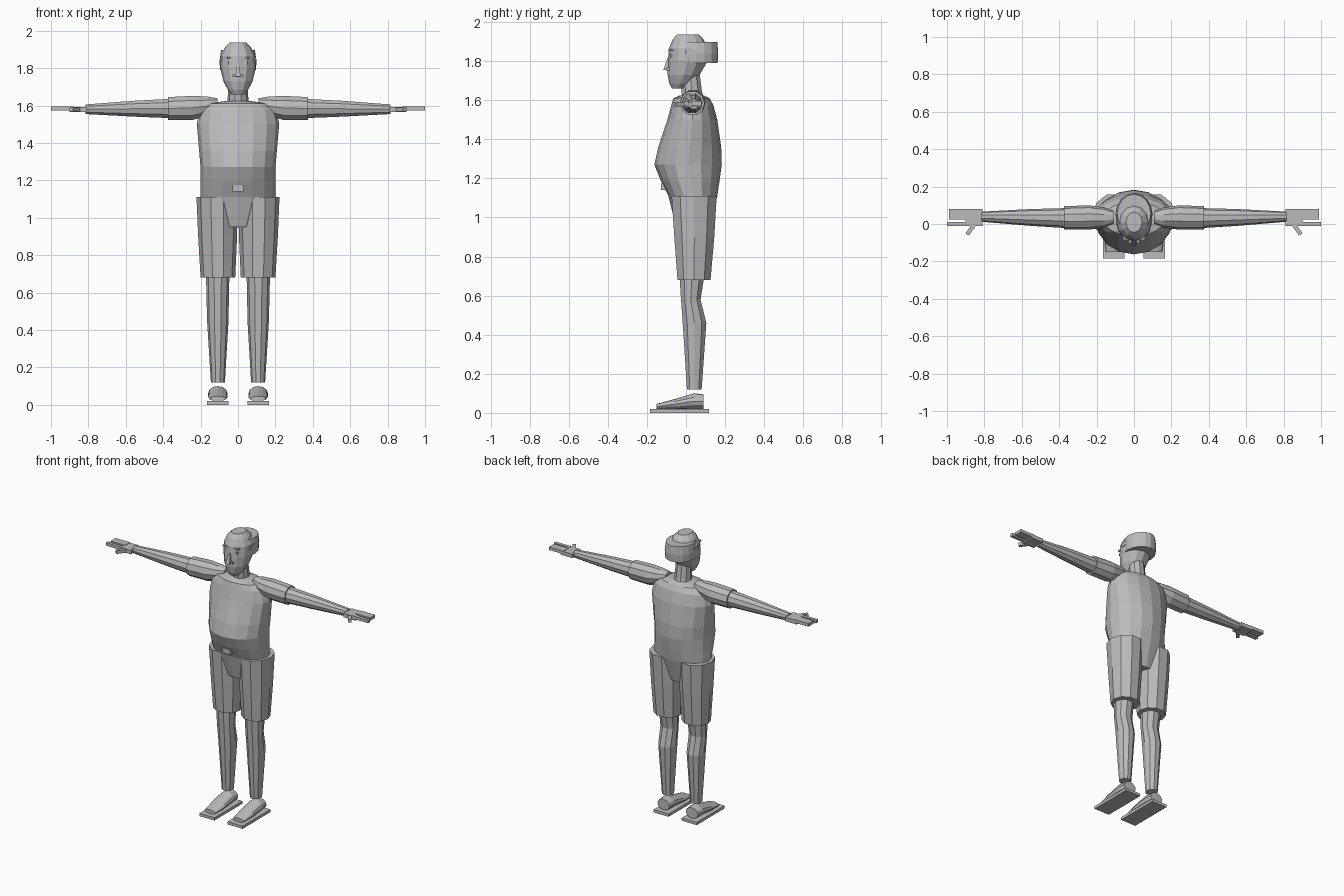
import bpy, bmesh, math
from mathutils import Vector, Matrix

cube = bpy.data.objects.get("Cube")
if cube:
    bpy.data.objects.remove(cube, do_unlink=True)

grey = bpy.data.materials.new("plain_grey")
grey.use_nodes = True
colour = (.5, .5, .5, 1)
grey.diffuse_color = colour
grey.node_tree.nodes["Principled BSDF"].inputs["Base Color"].default_value = colour


def finish(name, bm):
    """Turn a bmesh into a flat shaded grey object."""
    bmesh.ops.recalc_face_normals(bm, faces=bm.faces)
    mesh = bpy.data.meshes.new(name)
    bm.to_mesh(mesh)
    bm.free()
    mesh.materials.append(grey)
    obj = bpy.data.objects.new(name, mesh)
    bpy.context.collection.objects.link(obj)
    return obj


def loft(name, axis, sides, sections):
    """Skin elliptical sections: (position, low and high of first axis, low and high of second)."""
    bm = bmesh.new()
    rings = []
    for pos, a_low, a_high, b_low, b_high in sections:
        ring = []
        for i in range(sides):
            angle = math.tau * i / sides
            a = (a_low + a_high) / 2 + (a_high - a_low) / 2 * math.cos(angle)
            b = (b_low + b_high) / 2 + (b_high - b_low) / 2 * math.sin(angle)
            point = {"x": (pos, a, b), "y": (a, pos, b), "z": (a, b, pos)}[axis]
            ring.append(bm.verts.new(point))
        rings.append(ring)
    for low, high in zip(rings, rings[1:]):
        for i in range(sides):
            j = (i + 1) % sides
            bm.faces.new((low[i], low[j], high[j], high[i]))
    bm.faces.new(rings[0])
    bm.faces.new(rings[-1])
    return finish(name, bm)


def box(name, low, high, turn=0):
    """Box between two corners, optionally turned about its vertical axis."""
    low, high = Vector(low), Vector(high)
    bm = bmesh.new()
    bmesh.ops.create_cube(bm, size=1)
    bmesh.ops.scale(bm, vec=high - low, verts=bm.verts)
    bmesh.ops.rotate(bm, matrix=Matrix.Rotation(turn, 3, "Z"), verts=bm.verts)
    bmesh.ops.translate(bm, vec=(low + high) / 2, verts=bm.verts)
    return finish(name, bm)


def mirrored(obj):
    """Add the right hand copy of a left hand part."""
    bm = bmesh.new()
    bm.from_mesh(obj.data)
    bmesh.ops.scale(bm, vec=(-1, 1, 1), verts=bm.verts)
    finish("right_" + obj.name, bm)
    obj.name = "left_" + obj.name


# Torso with rounded belly, running down into the pelvis
loft("torso", "z", 16, [
    (.95, -.1, .1, -.05, .12),
    (1.11, -.2, .2, -.09, .16),
    (1.19, -.2, .2, -.13, .172),
    (1.27, -.2, .2, -.162, .183),
    (1.36, -.208, .208, -.142, .18),
    (1.5, -.22, .22, -.095, .16),
    (1.575, -.205, .205, -.075, .14),
    (1.61, -.165, .165, -.065, .12),
    (1.625, -.06, .06, -.03, .09),
])
box("belt_buckle", (-.03, -.128, 1.14), (.03, -.1, 1.175))

# Neck and head
loft("neck", "z", 10, [
    (1.58, -.06, .06, -.02, .105),
    (1.64, -.055, .055, -.025, .085),
    (1.75, -.05, .05, -.03, .07),
])
loft("head", "z", 12, [
    (1.66, -.035, .035, -.072, -.01),
    (1.685, -.055, .055, -.085, .03),
    (1.73, -.078, .078, -.094, .07),
    (1.8, -.095, .095, -.092, .11),
    (1.865, -.093, .093, -.088, .115),
    (1.91, -.07, .07, -.068, .09),
    (1.937, -.043, .043, -.045, .065),
])

# Hair wrapped around the back of the head
loft("back_hair", "z", 16, [
    (1.79, -.096, .096, -.06, .162),
    (1.84, -.099, .099, -.06, .165),
    (1.897, -.09, .09, -.05, .16),
])
mirrored(box("sideburn", (.085, -.005, 1.835), (.097, .06, 1.86)))

# Face
nose = bmesh.new()
bmesh.ops.create_cone(nose, cap_ends=True, segments=4, radius1=.02, radius2=.008, depth=.065)
bmesh.ops.rotate(nose, matrix=Matrix.Rotation(math.pi / 4, 3, "Z"), verts=nose.verts)
for vert in nose.verts:
    vert.co.y -= .102 if vert.co.z < 0 else .087
    vert.co.z += 1.787
finish("nose", nose)
box("moustache", (-.03, -.102, 1.753), (.03, -.07, 1.766))
mirrored(box("eye", (.026, -.083, 1.82), (.052, -.06, 1.834)))
mirrored(box("eyebrow", (.022, -.086, 1.852), (.058, -.06, 1.86)))

# Arms, held straight out
mirrored(loft("sleeve", "x", 10, [
    (.11, .0, .07, 1.59, 1.64),
    (.16, -.02, .088, 1.545, 1.65),
    (.24, -.03, .1, 1.52, 1.655),
    (.375, -.03, .095, 1.52, 1.648),
]))
mirrored(loft("forearm", "x", 10, [
    (.36, -.022, .085, 1.53, 1.638),
    (.55, -.01, .08, 1.538, 1.628),
    (.815, .012, .066, 1.553, 1.607),
]))

# Hands
mirrored(box("palm", (.81, -.01, 1.565), (.9, .08, 1.592)))
mirrored(box("fingers", (.88, .025, 1.574), (.99, .08, 1.595)))
mirrored(box("index_finger", (.88, -.01, 1.574), (1, .012, 1.594)))
mirrored(box("thumb", (.83, -.035, 1.567), (.908, -.013, 1.589), -.95))

# Legs with wide shorts
mirrored(loft("shorts_leg", "z", 10, [
    (.68, .015, .2, -.048, .13),
    (.9, .005, .213, -.065, .15),
    (1.11, .0, .222, -.08, .163),
]))
mirrored(loft("lower_leg", "z", 10, [
    (.12, .07, .145, .003, .082),
    (.46, .05, .166, -.02, .107),
    (.58, .049, .168, -.028, .077),
    (.72, .045, .172, -.038, .1),
]))

# Shoes on flat soles
mirrored(box("sole", (.05, -.185, 0), (.165, .118, .019)))
mirrored(loft("shoe", "y", 12, [
    (-.15, .065, .15, .019, .046),
    (-.06, .055, .16, .019, .07),
    (.04, .056, .16, .019, .1),
    (.09, .062, .154, .021, .095),
]))
